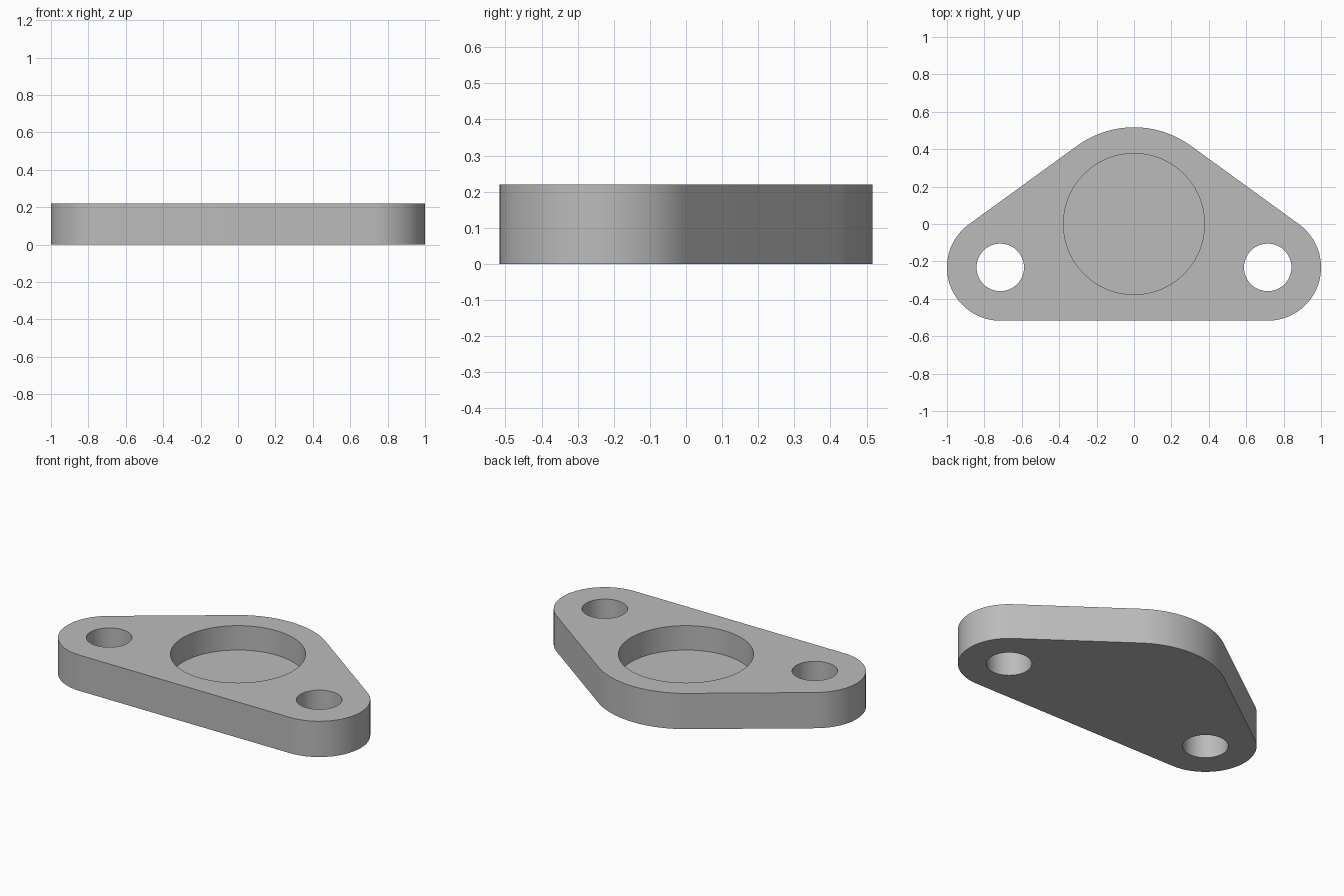
import bpy
import bmesh
from math import acos, atan2, cos, hypot, pi, radians, sin

THICK = 0.22
FLOOR = 0.07
NOSE_R = 0.517
EAR_X, EAR_Y, EAR_R = 0.715, -0.232, 0.285
HOLE_R, RECESS_R = 0.127, 0.377

if "Cube" in bpy.data.objects:
    bpy.data.objects.remove(bpy.data.objects["Cube"], do_unlink=True)

grey = bpy.data.materials.new("plain_grey")
grey.use_nodes = True
colour = (0.5, 0.5, 0.5, 1)
grey.diffuse_color = colour
grey.node_tree.nodes["Principled BSDF"].inputs["Base Color"].default_value = colour


def arc(x, y, r, start, end, steps):
    angles = [start + (end - start) * i / steps for i in range(steps + 1)]
    return [(x + r * cos(a), y + r * sin(a)) for a in angles]


def prism(name, outline, bottom, top):
    """Extrude a flat outline straight up."""
    bm = bmesh.new()
    base = bm.faces.new([bm.verts.new((x, y, bottom)) for x, y in outline])
    grown = bmesh.ops.extrude_face_region(bm, geom=[base])["geom"]
    raised = [v for v in grown if isinstance(v, bmesh.types.BMVert)]
    bmesh.ops.translate(bm, verts=raised, vec=(0, 0, top - bottom))
    bmesh.ops.recalc_face_normals(bm, faces=bm.faces)
    mesh = bpy.data.meshes.new(name)
    bm.to_mesh(mesh)
    bm.free()
    mesh.materials.append(grey)
    obj = bpy.data.objects.new(name, mesh)
    bpy.context.collection.objects.link(obj)
    return obj


# Flange plate: large rounded nose and two ears joined by tangent lines
tangent = atan2(EAR_Y, EAR_X) + acos((NOSE_R - EAR_R) / hypot(EAR_X, EAR_Y))
outline = (arc(EAR_X, EAR_Y, EAR_R, -pi / 2, tangent, 40)
           + arc(0, 0, NOSE_R, tangent, pi - tangent, 32)
           + arc(-EAR_X, EAR_Y, EAR_R, pi - tangent, 3 * pi / 2, 40))
plate = prism("flange_plate", outline, 0, THICK)

# Round blind recess and two through bolt holes
cuts = [("recess_cutter", 0, 0, RECESS_R, FLOOR),
        ("left_hole_cutter", EAR_X, EAR_Y, HOLE_R, -0.1),
        ("right_hole_cutter", -EAR_X, EAR_Y, HOLE_R, -0.1)]
bpy.ops.object.select_all(action="DESELECT")
plate.select_set(True)
bpy.context.view_layer.objects.active = plate
for name, x, y, r, bottom in cuts:
    circle = arc(x, y, r, 0, 2 * pi, 72)[:-1]
    cutter = prism(name, circle, bottom, THICK + 0.1)
    cutter.hide_render = True
    cut = plate.modifiers.new(name, "BOOLEAN")
    cut.operation = "DIFFERENCE"
    cut.solver = "EXACT"
    cut.object = cutter
    bpy.ops.object.modifier_apply(modifier=cut.name)
    bpy.data.objects.remove(cutter, do_unlink=True)

bpy.ops.object.shade_smooth_by_angle(angle=radians(30))
